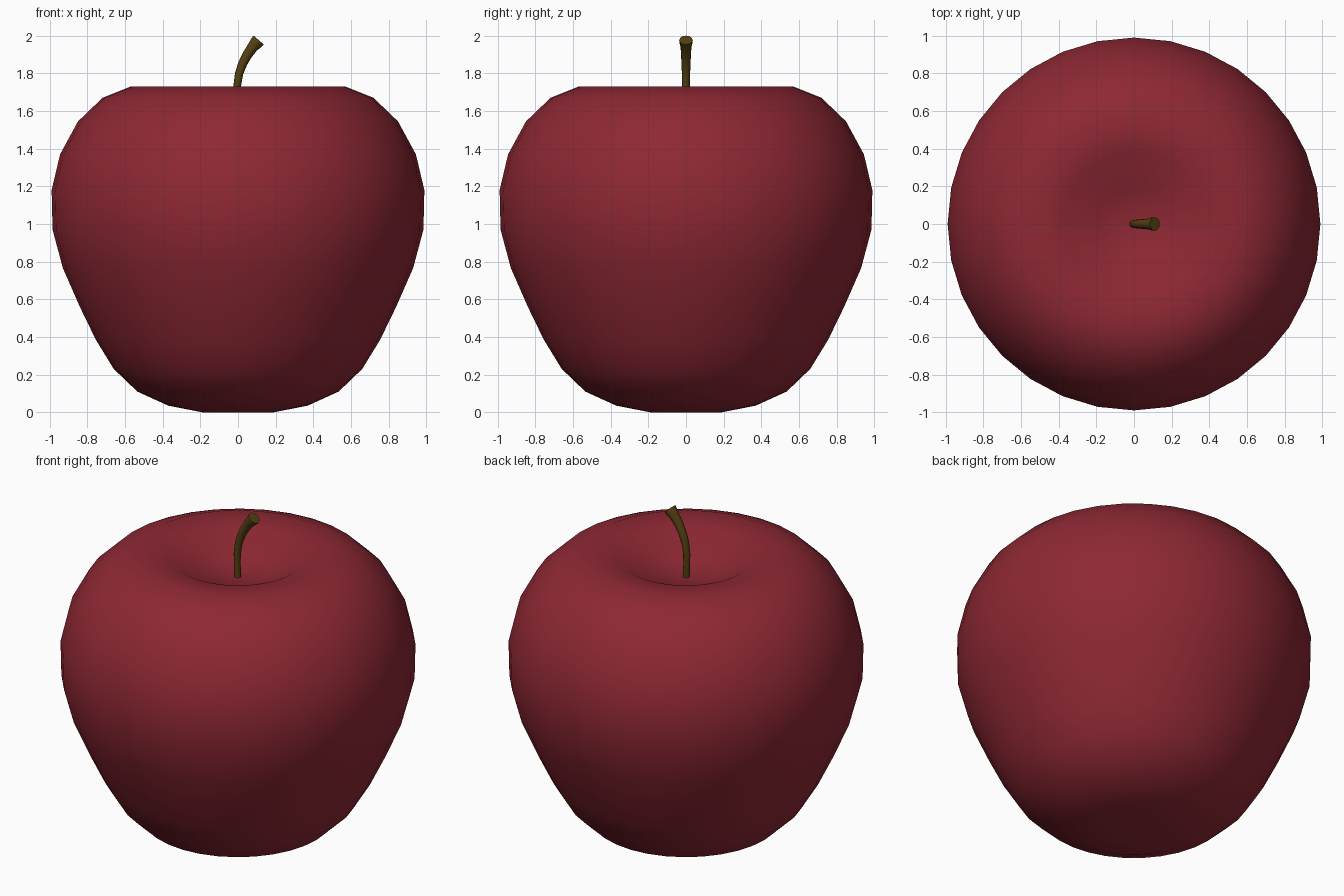
import bpy
import bmesh
import math

cube = bpy.data.objects.get("Cube")
if cube:
    bpy.data.objects.remove(cube, do_unlink=True)


def material(name, rgb):
    mat = bpy.data.materials.new(name)
    mat.use_nodes = True
    mat.diffuse_color = (*rgb, 1)
    bsdf = next(n for n in mat.node_tree.nodes if n.type == "BSDF_PRINCIPLED")
    bsdf.inputs["Base Color"].default_value = (*rgb, 1)
    return mat


def smooth(obj):
    bpy.ops.object.select_all(action="DESELECT")
    obj.select_set(True)
    bpy.context.view_layer.objects.active = obj
    bpy.ops.object.shade_smooth_by_angle(angle=math.radians(60))


def lathe(name, profile, segments, mat):
    """Spin a (radius, height) profile around the z axis."""
    bm = bmesh.new()
    verts = [bm.verts.new((r, 0, z)) for r, z in profile]
    edges = [bm.edges.new(pair) for pair in zip(verts, verts[1:])]
    bmesh.ops.spin(bm, geom=verts + edges, cent=(0, 0, 0), axis=(0, 0, 1),
                   angle=math.tau, steps=segments)
    bmesh.ops.remove_doubles(bm, verts=bm.verts, dist=0.001)
    bmesh.ops.recalc_face_normals(bm, faces=bm.faces)
    mesh = bpy.data.meshes.new(name)
    bm.to_mesh(mesh)
    bm.free()
    mesh.materials.append(mat)
    obj = bpy.data.objects.new(name, mesh)
    bpy.context.collection.objects.link(obj)
    smooth(obj)
    return obj


def tapered_tube(name, path, mat):
    """Sweep a round section along (x, z, radius) points in the xz plane."""
    curve = bpy.data.curves.new(name, "CURVE")
    curve.dimensions = "3D"
    curve.bevel_depth = 1
    curve.bevel_resolution = 4
    curve.use_fill_caps = True
    spline = curve.splines.new("POLY")
    spline.points.add(len(path) - 1)
    for point, (x, z, radius) in zip(spline.points, path):
        point.co = (x, 0, z, 1)
        point.radius = radius
    curve.materials.append(mat)
    obj = bpy.data.objects.new(name, curve)
    bpy.context.collection.objects.link(obj)
    bpy.ops.object.select_all(action="DESELECT")
    obj.select_set(True)
    bpy.context.view_layer.objects.active = obj
    bpy.ops.object.convert(target="MESH")
    obj = bpy.context.view_layer.objects.active
    smooth(obj)
    return obj


red = material("apple red", (0.27, 0.021, 0.034))
brown = material("stem brown", (0.09, 0.052, 0.006))

# Fruit body, from the underside up and over into the stem hollow
lathe("apple_body", [
    (0, 0.015), (0.19, 0), (0.37, 0.035), (0.535, 0.11), (0.66, 0.23),
    (0.755, 0.385), (0.84, 0.56), (0.93, 0.765), (0.985, 0.97),
    (0.99, 1.18), (0.945, 1.37), (0.85, 1.545), (0.72, 1.67),
    (0.57, 1.73), (0.38, 1.71), (0.19, 1.615), (0, 1.585)], 32, red)

# Curved stem, flaring toward its cut end
tapered_tube("stem", [
    (0, 1.56, 0.019), (-0.005, 1.66, 0.019), (-0.005, 1.73, 0.02),
    (0.006, 1.8, 0.022), (0.024, 1.85, 0.024), (0.047, 1.895, 0.026),
    (0.078, 1.94, 0.029), (0.097, 1.962, 0.035), (0.11, 1.977, 0.036)], brown)
